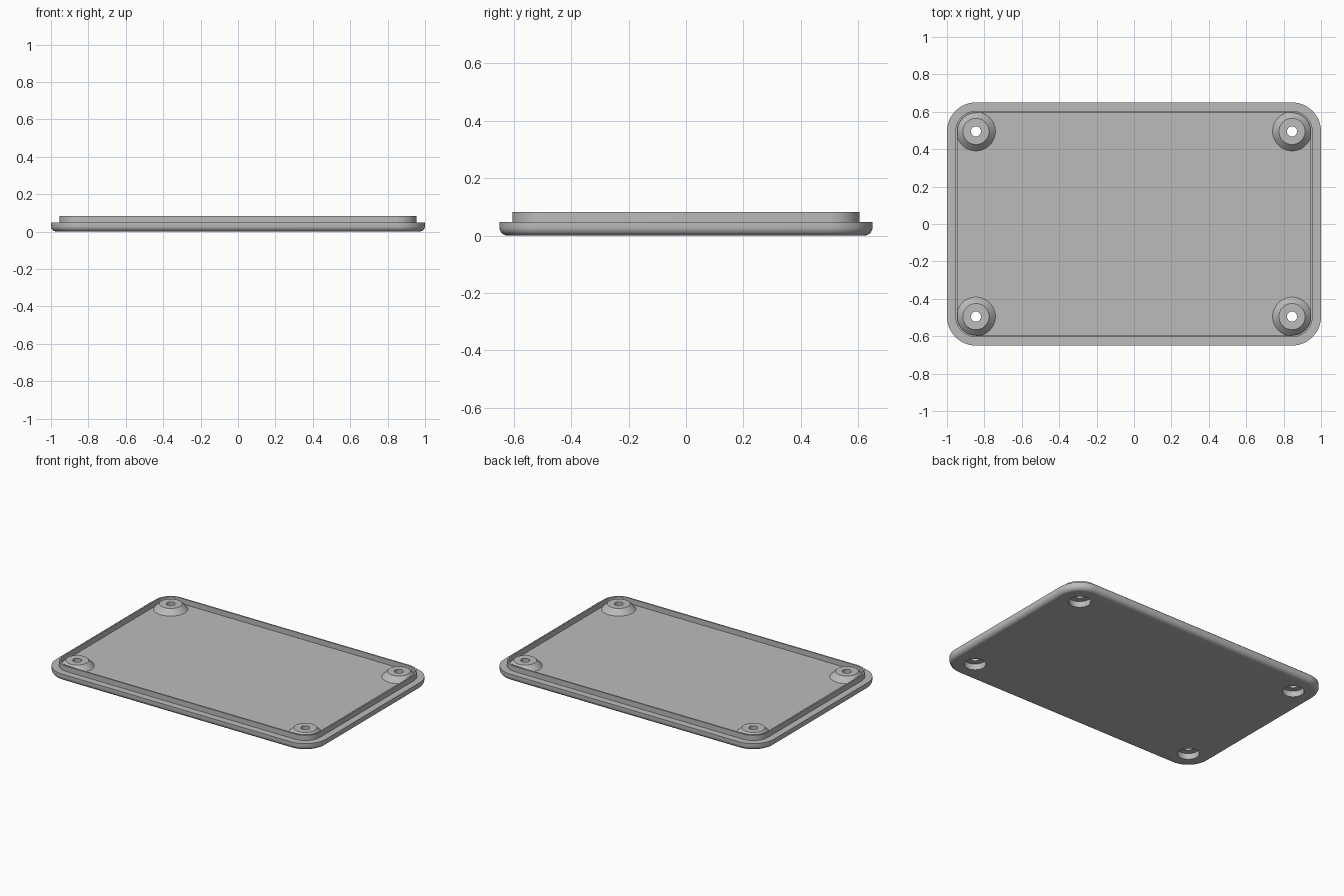
import bpy, bmesh
from math import sin, cos, pi, radians

if "Cube" in bpy.data.objects:
    bpy.data.objects.remove(bpy.data.objects["Cube"])

# Corner centres are shared by the rounded corners and the screw bosses
CX, CY = 0.845, 0.495
CORNER = 0.155
LEDGE, TOP = 0.048, 0.083
BORE, HOLE = 0.067, 0.027

grey = bpy.data.materials.new("plain_grey")
grey.use_nodes = True
colour = (0.5, 0.5, 0.5, 1)
grey.diffuse_color = colour
grey.node_tree.nodes["Principled BSDF"].inputs["Base Color"].default_value = colour


def rounded_ring(radius, z, steps=14):
    """Rounded rectangle outline around the four corner centres."""
    pts = []
    for i, (sx, sy) in enumerate([(1, 1), (-1, 1), (-1, -1), (1, -1)]):
        for k in range(steps + 1):
            a = (i + k / steps) * pi / 2
            pts.append((sx * CX + radius * cos(a), sy * CY + radius * sin(a), z))
    return pts


def circle_ring(radius, z, centre, sides=48):
    return [(centre[0] + radius * cos(2 * pi * k / sides),
             centre[1] + radius * sin(2 * pi * k / sides), z) for k in range(sides)]


def loft(name, rings, capped):
    """Skin a stack of rings; cap both ends or join last ring to first."""
    bm = bmesh.new()
    loops = [[bm.verts.new(p) for p in ring] for ring in rings]
    n = len(loops[0])
    pairs = list(zip(loops, loops[1:]))
    if capped:
        bm.faces.new(loops[0][::-1])
        bm.faces.new(loops[-1])
    else:
        pairs.append((loops[-1], loops[0]))
    for low, high in pairs:
        for k in range(n):
            j = (k + 1) % n
            bm.faces.new((low[k], low[j], high[j], high[k]))
    bmesh.ops.recalc_face_normals(bm, faces=bm.faces)
    mesh = bpy.data.meshes.new(name)
    bm.to_mesh(mesh)
    bm.free()
    mesh.materials.append(grey)
    obj = bpy.data.objects.new(name, mesh)
    bpy.context.collection.objects.link(obj)
    return obj


def activate(obj):
    bpy.ops.object.select_all(action='DESELECT')
    obj.select_set(True)
    bpy.context.view_layer.objects.active = obj


def smooth(obj):
    activate(obj)
    bpy.ops.object.shade_smooth_by_angle(angle=radians(30))


# Lid plate: rounded lower edge, ledge, thin raised lip and inner floor
FILLET = 0.03
profile = [(CORNER - FILLET + FILLET * sin(a), FILLET - FILLET * cos(a))
           for a in [k * pi / 16 for k in range(9)]]
profile += [(CORNER, LEDGE), (0.11, LEDGE), (0.11, TOP), (0.1, TOP), (0.1, LEDGE)]
plate = loft("lid_plate", [rounded_ring(r, z) for r, z in profile], True)

places = {"back_left": (CX, CY), "back_right": (-CX, CY),
          "front_left": (CX, -CY), "front_right": (-CX, -CY)}

# Screw recesses cut through the plate from below
for name, c in places.items():
    cutter = loft("recess_cutter", [circle_ring(BORE, -0.1, c), circle_ring(BORE, 0.2, c)], True)
    cutter.hide_render = True
    mod = plate.modifiers.new("recess", 'BOOLEAN')
    mod.operation = 'DIFFERENCE'
    mod.solver = 'EXACT'
    mod.object = cutter
    activate(plate)
    bpy.ops.object.modifier_apply(modifier=mod.name)
    bpy.data.objects.remove(cutter)
smooth(plate)

# Conical bosses with a through hole, plugged into the recesses
boss_profile = [(HOLE, TOP), (0.07, TOP), (0.105, LEDGE - 0.001),
                (BORE, LEDGE - 0.001), (BORE, 0.04), (HOLE, 0.04)]
for name, c in places.items():
    smooth(loft(name + "_boss", [circle_ring(r, z, c) for r, z in boss_profile], False))
